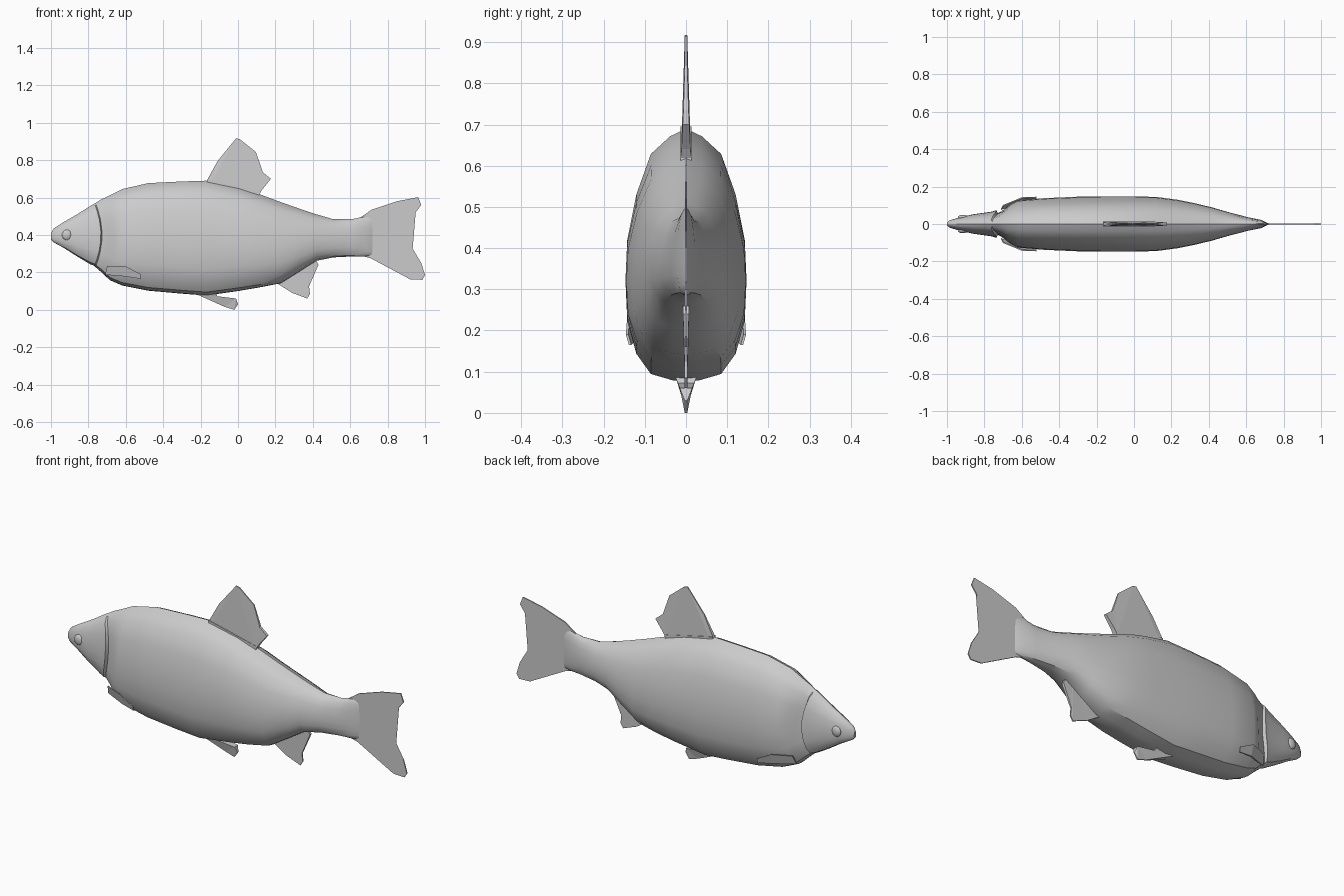
import bpy, bmesh, math


def finish(bm, name, smooth=True):
    bmesh.ops.recalc_face_normals(bm, faces=bm.faces)
    me = bpy.data.meshes.new(name)
    bm.to_mesh(me)
    bm.free()
    ob = bpy.data.objects.new(name, me)
    bpy.context.collection.objects.link(ob)
    if smooth:
        bpy.ops.object.select_all(action='DESELECT')
        ob.select_set(True)
        bpy.context.view_layer.objects.active = ob
        bpy.ops.object.shade_smooth_by_angle(angle=math.radians(32))
    return ob


# Body: half cross-section (width, height), lofted through stations
half = [(0, 1), (.26, .94), (.58, .80), (.82, .48), (.97, .12), (1, -.2),
        (.97, -.52), (.82, -.78), (.58, -.94), (.22, -.99), (0, -1)]
section = half + [(-w, t) for w, t in half[-2:0:-1]]

# x, top, bottom, half width, backward bow of the ring
stations = [(-1.0, .41, .375, .008, 0), (-.985, .435, .36, .02, 0),
            (-.93, .47, .33, .036, 0), (-.86, .51, .285, .052, 0),
            (-.79, .555, .243, .066, .03), (-.768, .568, .235, .074, .035),
            (-.762, .571, .228, .056, .035), (-.735, .588, .205, .07, .035),
            (-.685, .612, .158, .105, .025), (-.62, .645, .13, .126, 0),
            (-.48, .677, .102, .138, 0), (-.3, .686, .086, .146, 0),
            (-.17, .69, .076, .147, 0), (0, .655, .1, .147, 0),
            (.117, .617, .12, .145, 0), (.23, .575, .142, .13, 0),
            (.33, .54, .205, .11, 0), (.42, .51, .262, .088, 0),
            (.51, .484, .28, .062, 0), (.61, .484, .285, .036, 0),
            (.68, .5, .285, .022, 0), (.72, .49, .29, .003, 0)]
bm = bmesh.new()
rings = []
for x, top, bot, w, bow in stations:
    c, h = (top + bot) / 2, (top - bot) / 2
    rings.append([bm.verts.new((x + bow * (1 - t * t), a * w, c + h * t))
                  for a, t in section])
n = len(section)
for r, s in zip(rings, rings[1:]):
    for i in range(n):
        bm.faces.new((r[i], r[(i + 1) % n], s[(i + 1) % n], s[i]))
bm.faces.new(rings[0])
bm.faces.new(rings[-1])
finish(bm, "body")


# Thin fins: outline in side view, with centre and thickness functions
def fin(name, outline, thick, centre=lambda x, z: 0):
    bm = bmesh.new()
    sides = [[bm.verts.new((x, centre(x, z) + s * thick(x, z), z))
              for x, z in outline] for s in (-1, 1)]
    faces = [bm.faces.new(s) for s in sides]
    k = len(outline)
    for i in range(k):
        j = (i + 1) % k
        bm.faces.new((sides[0][i], sides[0][j], sides[1][j], sides[1][i]))
    bmesh.ops.triangulate(bm, faces=faces)
    return finish(bm, name, False)


fin("tail_fin", [(.62, .47), (.715, .535), (.85, .58), (.963, .602), (.98, .56),
                 (.95, .52), (.866, .44), (.845, .40), (.845, .318), (.91, .30),
                 (.93, .26), (.98, .25), (1.0, .185), (.985, .16), (.92, .163),
                 (.71, .275), (.62, .3)], lambda x, z: .003)

fin("dorsal_fin", [(-.167, .69), (-.11, .794), (-.01, .917), (.01, .912),
                   (.096, .843), (.133, .735), (.176, .70), (.128, .64),
                   (.11, .61), (-.16, .66)],
    lambda x, z: .003 + max(0, .8 - z) * .05)

# Fleshy base strip under the dorsal fin
fin("dorsal_fin_base", [(-.165, .695), (.115, .632), (.115, .6), (-.165, .66)],
    lambda x, z: .013)

fin("anal_fin", [(.21, .14), (.29, .09), (.37, .06), (.385, .085), (.38, .125),
                 (.43, .24), (.42, .26), (.38, .28), (.28, .2)],
    lambda x, z: .003 + max(0, z - .1) * .03)

fin("pelvic_fin", [(-.22, .082), (-.07, .015), (-.02, 0), (0, .03), (-.01, .06),
                   (-.11, .072), (-.12, .1)],
    lambda x, z: .003 + max(0, z - .03) * .4)

# Paired pectoral fins and eyes
for s, side in ((-1, "right"), (1, "left")):
    fin("pectoral_fin_" + side,
        [(-.70, .235), (-.6, .232), (-.52, .19), (-.52, .165), (-.6, .178),
         (-.71, .187)],
        lambda x, z: .003,
        lambda x, z, s=s: s * (.143 - .9 * (-.52 - x) ** 1.6 - .3 * (.19 - z)))
    bm = bmesh.new()
    bmesh.ops.create_uvsphere(bm, u_segments=16, v_segments=8, radius=1)
    for v in bm.verts:
        v.co = (-.915 + .026 * v.co.x, s * (.037 + .012 * v.co.y),
                .40 + .028 * v.co.z)
    finish(bm, "eye_" + side)
